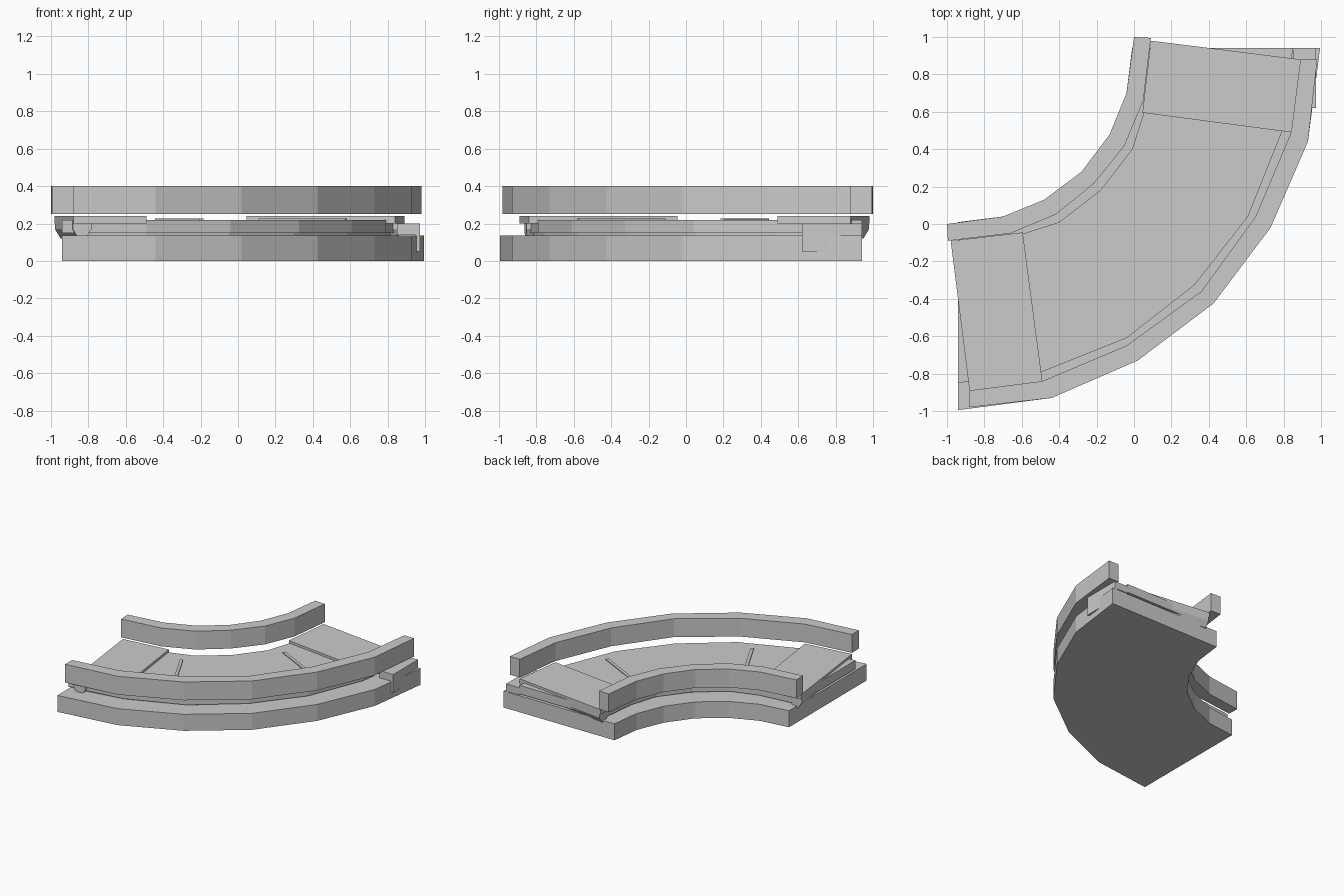
import bpy, bmesh, math
from mathutils import Vector

if "Cube" in bpy.data.objects:
    bpy.data.objects.remove(bpy.data.objects["Cube"])


def flip(p):
    # The bend is symmetric about the line y = -x
    return (-p[1], -p[0])


def full(half):
    # Half path ending on the symmetry line -> full path
    return half + [flip(p) for p in reversed(half[:-1])]


def make(name, verts, faces):
    me = bpy.data.meshes.new(name)
    me.from_pydata(verts, [], faces)
    bm = bmesh.new()
    bm.from_mesh(me)
    bmesh.ops.recalc_face_normals(bm, faces=bm.faces)
    bm.to_mesh(me)
    bm.free()
    ob = bpy.data.objects.new(name, me)
    bpy.context.collection.objects.link(ob)
    return ob


def band(name, half_in, half_out, z0, z1):
    # Curved solid between an inner and an outer path
    a, b = full(half_in), full(half_out)
    n = len(a)
    verts, faces = [], []
    for p, q in zip(a, b):
        verts += [(*p, z0), (*q, z0), (*q, z1), (*p, z1)]
    for i in range(n - 1):
        for k in range(4):
            l = (k + 1) % 4
            faces.append((4*i + k, 4*i + l, 4*i + 4 + l, 4*i + 4 + k))
    faces += [(0, 1, 2, 3), tuple(4*(n - 1) + k for k in range(4))]
    return make(name, verts, faces)


def prism(name, bottom, top):
    # Solid joining two matching loops
    n = len(bottom)
    faces = [tuple(range(n)), tuple(range(n, 2*n))]
    faces += [(i, (i+1) % n, n + (i+1) % n, n + i) for i in range(n)]
    return make(name, list(bottom) + list(top), faces)


def slab(name, pts, z0, z1):
    return prism(name, [(*p, z0) for p in pts], [(*p, z1) for p in pts])


inner = [(-.04, .70), (-.13, .48), (-.28, .28)]
outer = [(.93, .44), (.73, -.02), (.425, -.425)]
rail_in = [(.84, .49), (.65, .04), (.36, -.36)]

# Base
band("base", [(-.01, .94)] + inner, [(.995, .94)] + outer, 0, .135)

# Side rails
band("inner_rail", [(0, 1)] + inner,
     [(.09, .995), (.05, .66), (-.05, .42), (-.215, .215)], .25, .40)
band("outer_rail", [(.89, .88)] + rail_in, [(.98, .88)] + outer, .25, .40)

# Belt deck and the spacer beneath it
band("belt_deck", [(.095, .94), (.06, .62), (-.01, .40), (-.18, .18)],
     [(.85, .94), (.79, .49), (.61, .04), (.325, -.325)], .15, .22)
band("deck_spacer", [(.13, .84), (.09, .60), (.02, .38), (-.16, .16)],
     [(.82, .84), (.76, .49), (.58, .05), (.30, -.30)], .13, .155)

# End plates, end rollers and belt ribs on both ends
plate = [(.09, .98), (.89, .88), (.84, .49), (.045, .595)]
along = Vector((plate[1][0] - plate[0][0], plate[1][1] - plate[0][1])).normalized()
inward = Vector((along.y, -along.x))
profile = [(0, .20), (0, .17), (.03, .12), (.07, .12), (.10, .17), (.10, .20)]
for side, f in (("right", lambda p: (p[0], p[1])), ("left", flip)):
    slab(side + "_end_plate", [f(p) for p in plate], .20, .24)
    ends = []
    for d in (.01, .78):
        o = Vector(plate[0]) + along * d
        ends.append([(*f(o + inward * t), z) for t, z in profile])
    prism(side + "_end_roller", ends[0], ends[1])
    ang = math.radians(-27)
    u = Vector((math.cos(ang), math.sin(ang)))
    w = Vector((-u.y, u.x)) * .012
    c = Vector((-1, 1))
    rib = [c + u*1.25 + w, c + u*1.77 + w, c + u*1.77 - w, c + u*1.25 - w]
    slab(side + "_belt_rib", [f(p) for p in rib], .215, .227)

# Side bracket: top block with a leg hanging over the base edge
section = [(.85, .14), (.95, .14), (.95, .05), (.972, .05), (.972, .20), (.85, .20)]
prism("side_bracket", [(x, .62, z) for x, z in section],
      [(x, .94, z) for x, z in section])
